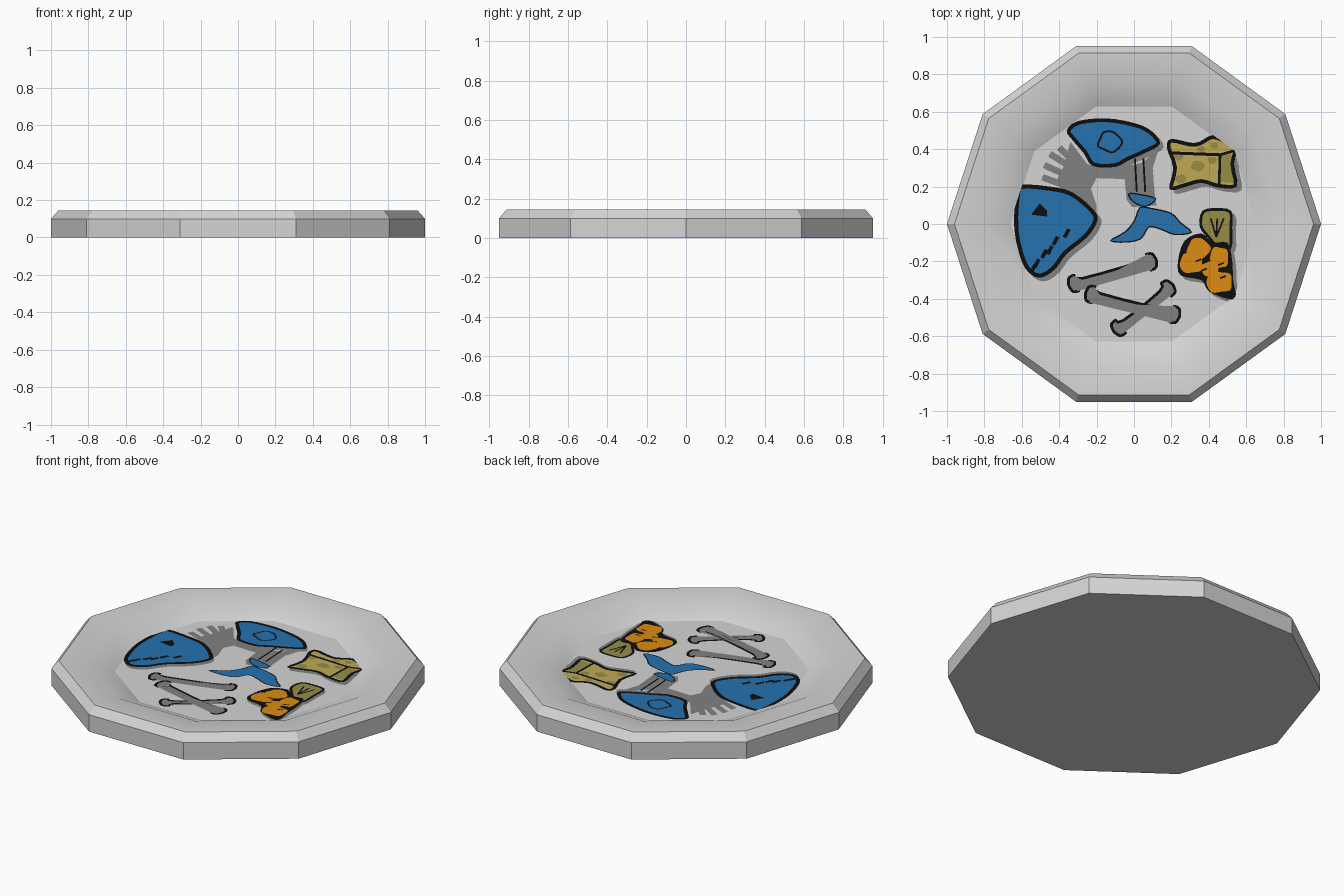
import bpy, bmesh, math
from mathutils import Vector

if "Cube" in bpy.data.objects:
    bpy.data.objects.remove(bpy.data.objects["Cube"])

FLOOR = 0.08
COLOURS = {
    "plate_white": (0.66, 0.66, 0.66), "ink_black": (0.004, 0.004, 0.004),
    "fish_blue": (0.018, 0.17, 0.43), "shadow_grey": (0.22, 0.22, 0.22),
    "crust_yellow": (0.52, 0.40, 0.09), "olive": (0.31, 0.265, 0.06),
    "orange": (0.72, 0.26, 0.006),
}
MATS = {}
for n, c in COLOURS.items():
    MATS[n] = bpy.data.materials.new(n)
    MATS[n].diffuse_color = (*c, 1)


def finish(bm, name, mats):
    me = bpy.data.meshes.new(name)
    bm.to_mesh(me)
    bm.free()
    for m in mats:
        me.materials.append(MATS[m])
    ob = bpy.data.objects.new(name, me)
    bpy.context.collection.objects.link(ob)
    return ob


def rounded(pts, n=3):
    """Closed smooth curve through the points."""
    out, k = [], len(pts)
    for i in range(k):
        a, b, c, d = (Vector(pts[(i + j) % k]) for j in (-1, 0, 1, 2))
        for s in range(n):
            t = s / n
            out.append(0.5 * (2 * b + (c - a) * t + (2 * a - 5 * b + 4 * c - d) * t * t
                              + (3 * b - a - 3 * c + d) * t ** 3))
    return out


def patch(name, pts, colour, layer=3, ink=0.0, shadow=None, smooth=True):
    """Painted flat shape, with optional ink outline and offset shadow."""
    p = rounded(pts) if smooth else [Vector(q) for q in pts]
    area = sum(p[i - 1].x * p[i].y - p[i].x * p[i - 1].y for i in range(len(p)))
    if area < 0:
        p.reverse()
    if shadow:
        patch(name + "_shadow", [(q.x + shadow[0], q.y + shadow[1]) for q in p],
              "shadow_grey", 1, smooth=False)
    bm = bmesh.new()
    z = FLOOR + 0.0008 * layer
    f = bm.faces.new([bm.verts.new((q.x, q.y, z)) for q in p])
    bm.normal_update()
    if ink:
        ring = bmesh.ops.inset_region(bm, faces=[f], thickness=ink, use_boundary=True)
        for r in ring["faces"]:
            r.material_index = 1
    return finish(bm, name, [colour, "ink_black"])


def blob(name, x, y, rx, ry, colour, layer, ink=0.0):
    pts = []
    for i in range(9):
        a = i * math.tau / 9
        w = 1 + 0.12 * math.sin(i * 2.6 + x * 40)
        pts.append((x + rx * w * math.cos(a), y + ry * w * math.sin(a)))
    return patch(name, pts, colour, layer, ink)


def stroke(name, a, b, w, colour="ink_black", layer=5):
    a, b = Vector(a), Vector(b)
    d = (b - a).normalized()
    s = Vector((-d.y, d.x)) * w / 2
    return patch(name, [a + s, a - s, b - s, b + s], colour, layer, smooth=False)


def bone(name, a, b, layer):
    a, b = Vector(a), Vector(b)
    d = (b - a).normalized()
    s = Vector((-d.y, d.x))
    half = [(0.07, 0.023), (0.04, 0.05), (0.0, 0.045), (-0.015, 0.012)]
    pts = []
    for o, e, q in ((a, d, s), (b, -d, -s)):
        pts += [o + e * u + q * v for u, v in half]
        pts += [o + e * u - q * v for u, v in reversed(half)]
    patch(name, pts, "shadow_grey", layer, 0.015)


# Ten-sided plate, profile of (radius, height)
profile = [(1, 0), (1, 0.10), (0.96, 0.145), (0.80, 0.140), (0.66, FLOOR)]
bm = bmesh.new()
rings = [[bm.verts.new((r * math.cos(i * math.tau / 10), r * math.sin(i * math.tau / 10), z))
          for i in range(10)] for r, z in profile]
for k in range(len(rings) - 1):
    for i in range(10):
        j = (i + 1) % 10
        f = bm.faces.new((rings[k][i], rings[k][j], rings[k + 1][j], rings[k + 1][i]))
        f.smooth = k >= 2
bm.faces.new(rings[-1])
bm.faces.new(rings[0][::-1])
for i in range(10):  # sharp rim and floor edges
    for r in (rings[2], rings[4]):
        bm.edges.get((r[i], r[(i + 1) % 10])).smooth = False
finish(bm, "plate", ["plate_white"])

# Fish skeleton: grey body shade with rib tips and spine lines
patch("fish_body_shade", [(-.34, .44), (-.25, .32), (-.08, .30), (.05, .33), (.14, .42),
      (.10, .30), (.11, .17), (.12, .10), (-.01, .09), (-.04, .13), (-.05, .24), (-.2, .245),
      (-.23, .19), (-.20, .10), (-.20, .01), (-.29, .10), (-.38, .18), (-.42, .22), (-.38, .3)],
      "shadow_grey", 1, smooth=False)
for i, (tip, root) in enumerate([((-.40, .41), (-.32, .33)), ((-.45, .375), (-.33, .30)),
                                 ((-.48, .315), (-.36, .26)), ((-.49, .25), (-.38, .21))]):
    stroke(f"rib_{i}", tip, root, 0.035, "shadow_grey", 1.3)
for x in (0.005, 0.05):
    stroke("spine_line", (x, .35), (x + .01, .17), 0.01)

# Fish head with eye and mouth
patch("fish_head", [(-.63, .17), (-.60, .21), (-.45, .20), (-.33, .17), (-.22, .08),
      (-.195, .02), (-.25, -.07), (-.36, -.16), (-.42, -.24), (-.49, -.285), (-.55, -.27),
      (-.60, -.20), (-.64, -.03)], "fish_blue", 3, 0.022, (.02, -.02))
patch("fish_eye", [(-.55, .05), (-.505, .11), (-.465, .07), (-.465, .04)], "ink_black", 5,
      smooth=False)
for x, y in [(-.54, -.24), (-.52, -.21), (-.48, -.16), (-.45, -.14), (-.42, -.09), (-.36, -.05)]:
    stroke("mouth_mark", (x - .012, y - .022), (x + .012, y + .022), 0.02)

# Fish middle piece with ring mark
patch("fish_steak", [(-.36, .50), (-.30, .55), (-.15, .565), (0, .54), (.09, .50), (.14, .43),
      (.06, .38), (-.03, .34), (-.10, .305), (-.22, .31), (-.27, .38), (-.33, .45)],
      "fish_blue", 3, 0.02, (.02, -.02))
blob("steak_ring", -.13, .44, .065, .06, "fish_blue", 4, 0.01)

# Fish tail
patch("tail_stub", [(-.03, .165), (.04, .16), (.12, .135), (.06, .09), (-.01, .12)],
      "fish_blue", 4, 0.007)
patch("fish_tail", [(.03, .09), (.10, .085), (.20, .06), (.25, .01), (.31, -.045), (.22, -.06),
      (.14, -.03), (.08, -.02), (.04, -.08), (-.04, -.10), (-.13, -.09), (-.05, -.04),
      (0, .02)], "fish_blue", 3, 0.007)

# Bitten cheese
patch("cheese", [(.175, .41), (.20, .455), (.30, .435), (.35, .44), (.42, .475), (.50, .445),
      (.55, .40), (.535, .32), (.55, .20), (.45, .195), (.36, .22), (.28, .20), (.19, .185),
      (.21, .30)], "crust_yellow", 3, 0.02, (.025, -.02))
patch("cheese_side", [(.46, .225), (.455, .37), (.52, .39), (.515, .32), (.53, .22)], "olive",
      4, smooth=False)
stroke("cheese_line", (.20, .38), (.46, .37), 0.016)
stroke("cheese_line", (.46, .37), (.53, .39), 0.014)
stroke("cheese_line", (.46, .37), (.455, .21), 0.014)
for x, y, r in [(.24, .36, .025), (.34, .31, .035), (.42, .34, .025), (.25, .24, .03),
                (.36, .40, .022), (.43, .42, .022)]:
    blob("cheese_hole", x, y, r, r * .8, "olive", 4)

# Vegetable: olive stalk and orange lumps
patch("stalk", [(.35, -.01), (.365, .07), (.44, .085), (.52, .07), (.525, -.02), (.52, -.13),
      (.45, -.13), (.39, -.07)], "olive", 3, 0.015, (.02, -.02))
for x in (.41, .445, .48):
    stroke("stalk_line", (.44, -.07), (x, .03), 0.009)
patch("lump_outline", [(.235, -.20), (.27, -.09), (.36, -.05), (.42, -.10), (.50, -.10),
      (.525, -.20), (.53, -.30), (.545, -.39), (.50, -.40), (.40, -.36), (.36, -.30),
      (.25, -.275)], "ink_black", 4, 0, (.02, -.02))
for x, y, rx, ry in [(.345, -.13, .06, .055), (.305, -.21, .062, .055), (.455, -.18, .05, .06),
                     (.405, -.24, .05, .04), (.455, -.31, .07, .06)]:
    blob("orange_lump", x, y, rx, ry, "orange", 5)
for x, y in [(.33, -.20), (.45, -.22), (.46, -.29), (.36, -.25)]:
    stroke("lump_mark", (x, y), (x + .03, y + .012), 0.009, layer=6)

# Loose bones
bone("bone_upper", (-.34, -.325), (.11, -.195), 3)
bone("bone_cross_under", (-.10, -.57), (.20, -.33), 3)
bone("bone_cross_over", (-.25, -.37), (.235, -.49), 4)

for m in bpy.data.materials:
    if m.users and not m.is_grease_pencil:
        m.use_nodes = True
        m.node_tree.nodes["Principled BSDF"].inputs["Base Color"].default_value = m.diffuse_color
